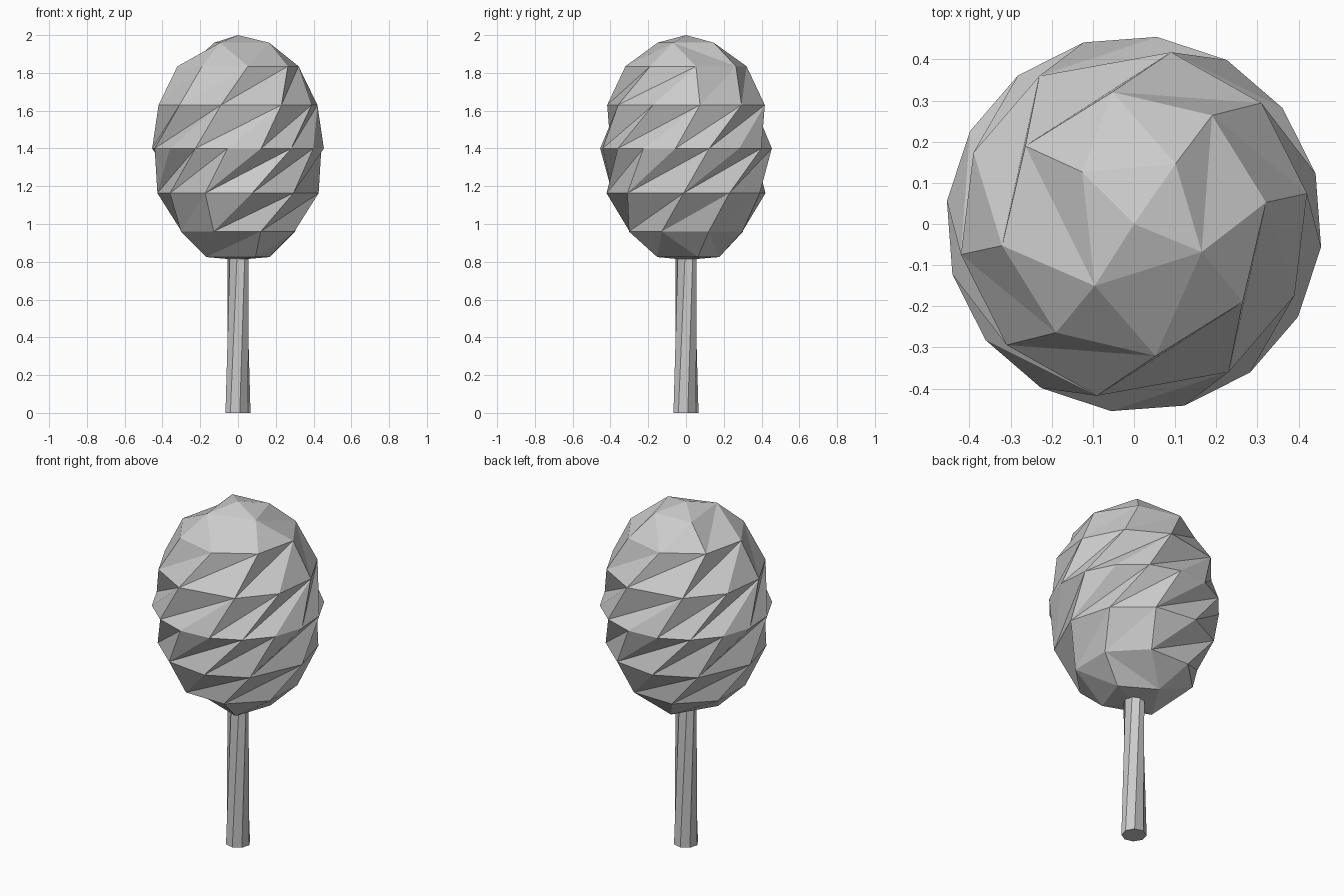
import bpy, bmesh
from math import radians, cos, sin

if "Cube" in bpy.data.objects:
    bpy.data.objects.remove(bpy.data.objects["Cube"])


def point(angle, r, z):
    a = radians(angle)
    return (r * cos(a), r * sin(a), z)


def finish(bm, name):
    bmesh.ops.recalc_face_normals(bm, faces=bm.faces)
    mesh = bpy.data.meshes.new(name)
    bm.to_mesh(mesh)
    bm.free()
    ob = bpy.data.objects.new(name, mesh)
    bpy.context.collection.objects.link(ob)


def strip(bm, a, b, ka, kb):
    """Zip two closed rings with triangles, advancing by sorted angle keys."""
    events = sorted([(k % 360, 0, i) for i, k in enumerate(ka)] +
                    [(k % 360, 1, i) for i, k in enumerate(kb)])
    cur = [max(e for e in events if e[1] == s)[2] for s in (0, 1)]
    rings = (a, b)
    for _, side, i in events:
        bm.faces.new((rings[side][cur[side]], rings[side][i],
                      rings[1 - side][cur[1 - side]]))
        cur[side] = i


# Crown: twisted ball, each half is a pole and rings of 4, 8, 10 and 16 points
CZ, SHIFT, MIRROR = 1.4, 42, 76
half = [10, 43.5, 77.8, 122.6, 156]
angles = [
    [55.4, 134.8, 237.6, 337.5],
    [9.3 + 45 * i for i in range(8)],
    half + [a + 180 for a in half],
    [15.5 + 22.5 * i for i in range(16)],
]
radii = [0.178, 0.325, 0.427, 0.458]
first_keys = [76, 122, 167, 300]

bm = bmesh.new()
equator = [bm.verts.new(point(a, radii[3], CZ)) for a in angles[3]]
for top in (True, False):
    heights = (1.96, 1.835, 1.63) if top else (0.825, 0.96, 1.163)
    turn = (lambda a: a) if top else (lambda a: MIRROR - a)
    rings = [[bm.verts.new(point(turn(a), r, z)) for a in angs]
             for angs, r, z in zip(angles, radii, heights)]
    # the lower half is the upper half turned over, sharing the equator
    rings.append(equator if top else
                 [equator[(2 - i) % 16] for i in range(16)])
    pole = bm.verts.new((0, 0, 2.0 if top else 0.81))
    for i in range(4):
        bm.faces.new((pole, rings[0][i], rings[0][(i + 1) % 4]))
    strip(bm, rings[0], rings[1], first_keys, angles[1])
    for k in (1, 2):
        strip(bm, rings[k], rings[k + 1], angles[k],
              [a + SHIFT for a in angles[k + 1]])
finish(bm, "crown")

# Trunk: slightly tapered and twisted eight-sided post
bm = bmesh.new()
low = [bm.verts.new(point(45 * i + 8, 0.067, 0)) for i in range(8)]
high = [bm.verts.new(point(45 * i + 42, 0.056, 0.88)) for i in range(8)]
bm.faces.new(low)
bm.faces.new(high)
for i in range(8):
    j = (i + 1) % 8
    bm.faces.new((low[i], low[j], high[j], high[i]))
finish(bm, "trunk")
